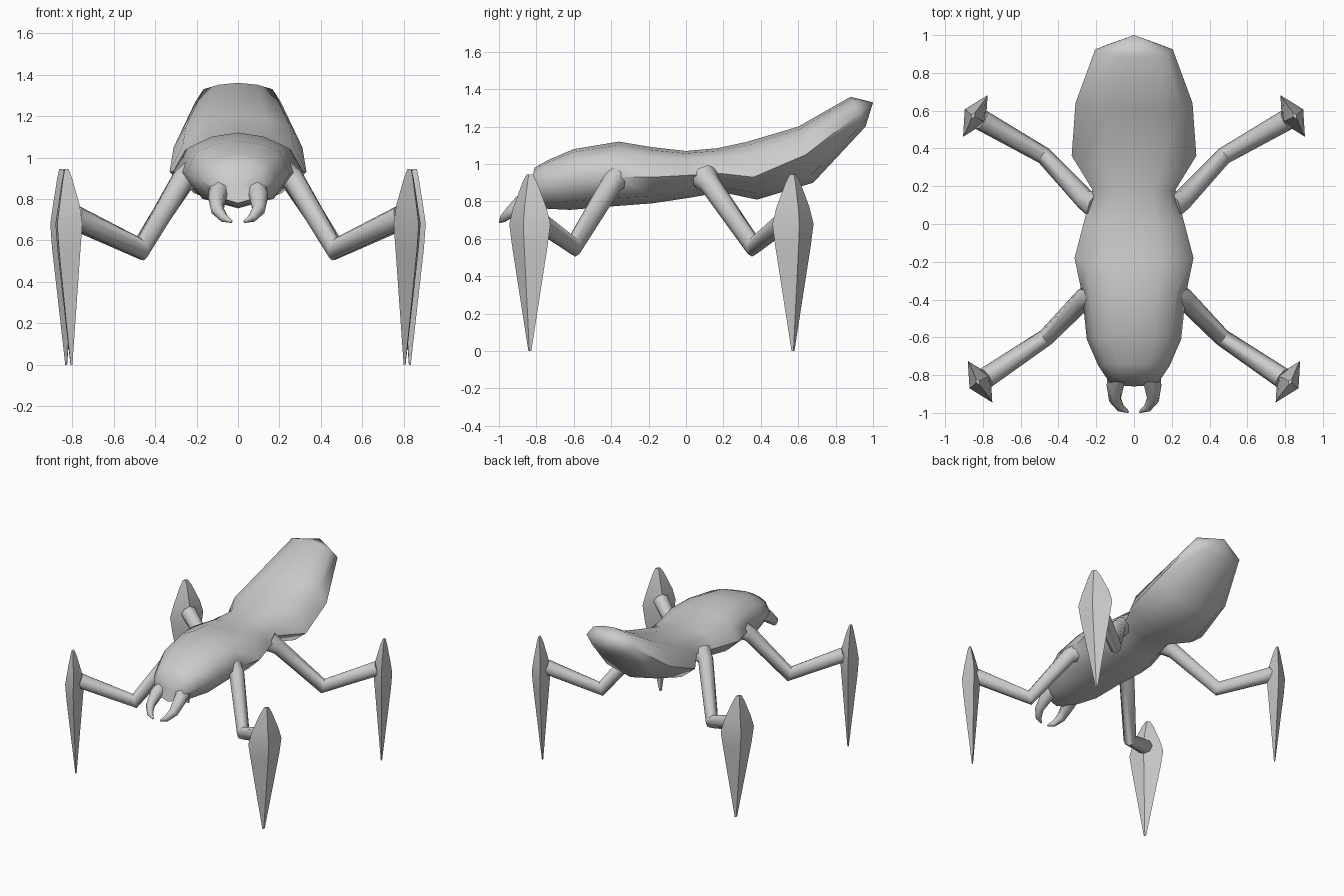
import bpy
import bmesh
from math import cos, sin, pi, radians
from mathutils import Vector

if "Cube" in bpy.data.objects:
    bpy.data.objects.remove(bpy.data.objects["Cube"])

grey = bpy.data.materials.new("plain_grey")
grey.use_nodes = True
grey.diffuse_color = (0.6, 0.6, 0.6, 1)
grey.node_tree.nodes["Principled BSDF"].inputs["Base Color"].default_value = (0.6, 0.6, 0.6, 1)


def loft(name, rings, sharp):
    """Skin a list of rings; single-point rings close to a tip, others get caps."""
    bm = bmesh.new()
    loops = [[bm.verts.new(p) for p in ring] for ring in rings]
    for a, b in zip(loops, loops[1:]):
        n = max(len(a), len(b))
        for i in range(n):
            quad = [a[i % len(a)], a[(i + 1) % len(a)], b[(i + 1) % len(b)], b[i % len(b)]]
            bm.faces.new(list(dict.fromkeys(quad)))
    for end in (loops[0], loops[-1]):
        if len(end) > 2:
            bm.faces.new(end)
    bmesh.ops.recalc_face_normals(bm, faces=bm.faces)
    mesh = bpy.data.meshes.new(name)
    bm.to_mesh(mesh)
    bm.free()
    obj = bpy.data.objects.new(name, mesh)
    bpy.context.collection.objects.link(obj)
    mesh.materials.append(grey)
    bpy.ops.object.select_all(action='DESELECT')
    bpy.context.view_layer.objects.active = obj
    obj.select_set(True)
    bpy.ops.object.shade_smooth_by_angle(angle=radians(sharp))
    return obj


def tube(name, path, radii, sides=8):
    """Round limb along a path, with mitred joints."""
    path = [Vector(p) for p in path]
    rings = []
    for i, p in enumerate(path):
        before = (p - path[max(i - 1, 0)]).normalized()
        after = (path[min(i + 1, len(path) - 1)] - p).normalized()
        axis = (before + after).normalized()
        u = axis.cross(Vector((0, 0, 1))).normalized()
        v = u.cross(axis)
        stretch = 1 / max(axis.dot(after if after.length else before), 0.6)
        rings.append([p + radii[i] * (u * cos(t) + v * sin(t) * stretch)
                      for t in (2 * pi * k / sides for k in range(sides))])
    return loft(name, rings, 50)


def body_ring(y_top, y_low, width, top, side, low):
    """Domed cross-section: back, shoulder, flank, belly corner, belly."""
    half = [(0, top), (0.45, top - 0.1 * (top - side)), (0.81, side + 0.66 * (top - side)),
            (1, side), (0.68, side - 0.72 * (side - low)), (0, low)]
    pts = half + [(-x, z) for x, z in half[-2:0:-1]]
    return [(x * width, y_top + (y_low - y_top) * (top - z) / (top - low), z) for x, z in pts]


# Head, thorax and upturned abdomen in one skin: y top, y belly, width, z top, z flank, z belly
stations = [
    (-0.81, -0.86, 0.13, 0.98, 0.87, 0.78),
    (-0.74, -0.76, 0.19, 1.02, 0.90, 0.762),
    (-0.60, -0.62, 0.25, 1.08, 0.92, 0.755),
    (-0.36, -0.38, 0.275, 1.12, 0.93, 0.775),
    (-0.18, -0.18, 0.315, 1.09, 0.93, 0.79),
    (0.00, 0.02, 0.265, 1.07, 0.94, 0.82),
    (0.17, 0.19, 0.22, 1.085, 0.95, 0.85),
    (0.33, 0.38, 0.33, 1.12, 0.93, 0.81),
    (0.60, 0.68, 0.31, 1.20, 1.05, 0.90),
    (0.88, 0.96, 0.205, 1.36, 1.27, 1.20),
]
body = [[(0, -0.84, 0.86)]] + [body_ring(*s) for s in stations] + [[(0, 1.0, 1.33)]]
loft("body", body, 60)

for name, s in (("left", 1), ("right", -1)):
    # Curved pincers
    tube(name + "_mandible",
         [(s * 0.085, -0.77, 0.86), (s * 0.10, -0.86, 0.81), (s * 0.10, -0.93, 0.75),
          (s * 0.07, -0.975, 0.71), (s * 0.03, -0.995, 0.69)],
         [0.055, 0.045, 0.033, 0.022, 0.006])

    # Legs: front and hind, ending in a bladed spike
    for pair, f, hip, knee, foot in (
            ("front", -1, (0.27, -0.40, 0.89), (0.465, -0.60, 0.56), (0.815, -0.835)),
            ("hind", 1, (0.26, 0.13, 0.89), (0.475, 0.36, 0.56), (0.84, 0.572))):
        label = pair + "_" + name
        root = (s * 0.20, hip[1] - f * 0.03, 0.93)
        ankle = (s * (foot[0] - 0.03), foot[1] - f * 0.02, 0.715)
        hip = (s * hip[0], hip[1], hip[2])
        knee = (s * knee[0], knee[1], knee[2])
        tube(label + "_leg", [root, hip, knee, ankle], [0.075, 0.056, 0.046, 0.056])

        # Diamond section, long across the leg direction
        diamond = [(0.065, -0.11), (0.056, 0.035), (-0.065, 0.11), (-0.056, -0.035)]
        levels = [(0.945, 0.15, 0.012), (0.90, 0.36, 0.008), (0.77, 0.8, 0), (0.68, 1, 0),
                  (0.56, 0.86, 0), (0.0, 0.07, -0.012)]
        rings = [[(s * (foot[0] + dx + x * k), foot[1] + f * y * k, z) for x, y in diamond]
                 for z, k, dx in levels]
        loft(label + "_spike", rings, 40)
